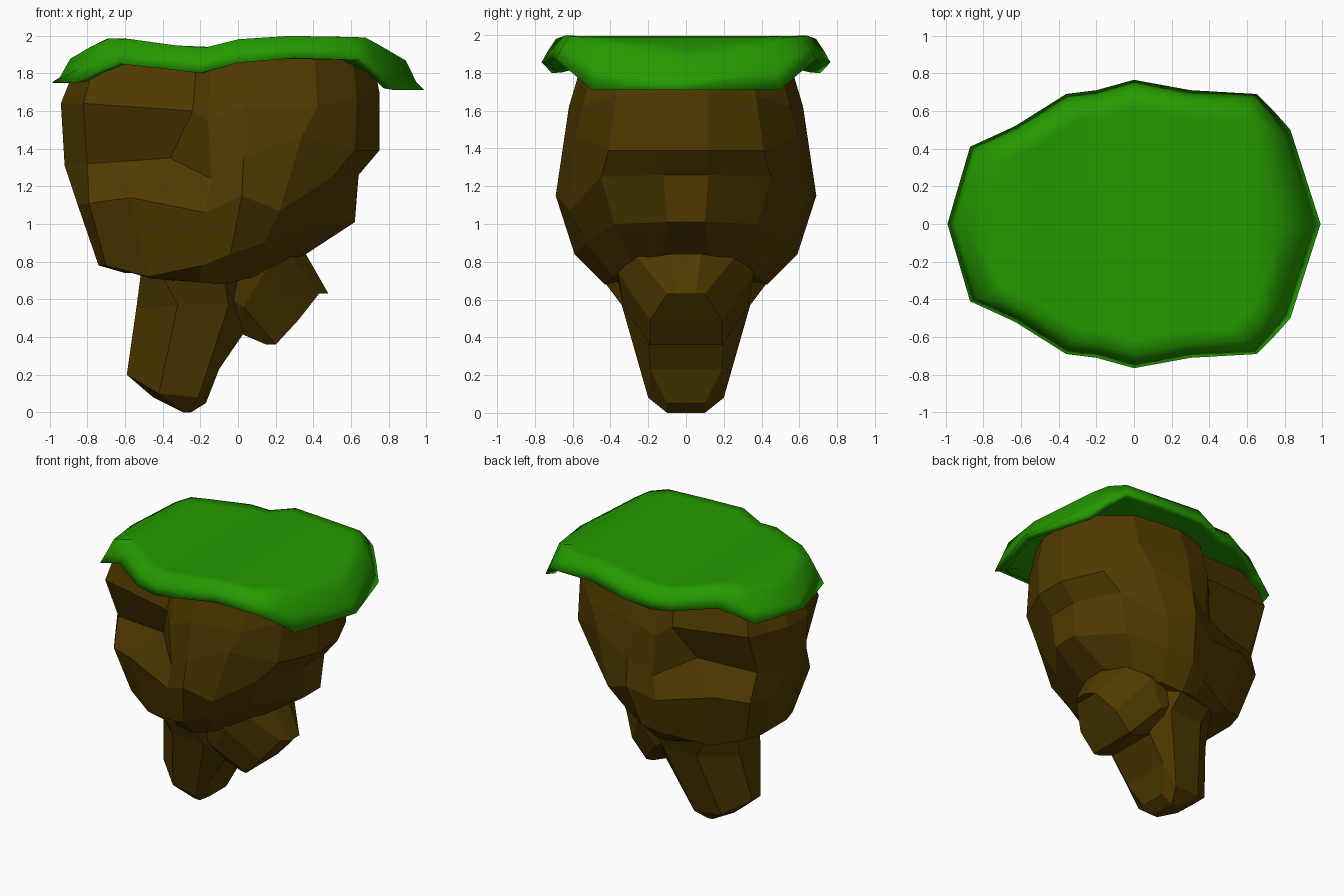
import bpy, bmesh


def material(name, rgb):
    m = bpy.data.materials.new(name)
    m.diffuse_color = (*rgb, 1)
    return m


ROCK = material("rock_brown", (0.08, 0.042, 0.0))
GRASS = material("grass_green", (0.018, 0.32, 0.0))


def interp(table, x):
    for (x0, z0), (x1, z1) in zip(table, table[1:]):
        if x <= x1:
            return z0 + (z1 - z0) * (max(x, x0) - x0) / (x1 - x0)
    return table[-1][1]


def loft(name, half_rings, mat, smooth=False):
    """Skin half rings (x, half depth, z) mirrored over y=0, capped with strips."""
    bm = bmesh.new()
    rings = []
    for half in half_rings:
        pts = [(x, -y, z) for x, y, z in half]
        pts += [(x, y, z) for x, y, z in reversed(half)]
        rings.append([bm.verts.new(p) for p in pts])
    n = len(rings[0])
    for a, b in zip(rings, rings[1:]):
        for i in range(n):
            j = (i + 1) % n
            bm.faces.new((a[i], a[j], b[j], b[i]))
    for r in (rings[0], rings[-1]):
        for i in range(n // 2 - 1):
            bm.faces.new((r[i], r[i + 1], r[n - 2 - i], r[n - 1 - i]))
    bmesh.ops.remove_doubles(bm, verts=bm.verts, dist=0.0005)
    bmesh.ops.recalc_face_normals(bm, faces=bm.faces)
    me = bpy.data.meshes.new(name)
    bm.to_mesh(me)
    bm.free()
    me.materials.append(mat)
    ob = bpy.data.objects.new(name, me)
    bpy.context.collection.objects.link(ob)
    if smooth:
        bpy.context.view_layer.objects.active = ob
        ob.select_set(True)
        bpy.ops.object.shade_smooth_by_angle(angle=3.0)
        ob.select_set(False)
    return ob


# Grass cap: plan outline with rim heights, and top profile along x
outline = [(-.99, 0, 1.75), (-.87, .41, 1.75), (-.76, .46, 1.80), (-.63, .52, 1.85),
           (-.36, .69, 1.82), (-.2, .71, 1.80), (0, .765, 1.855), (.3, .71, 1.88),
           (.65, .69, 1.87), (.75, .59, 1.79), (.83, .5, 1.71), (.99, 0, 1.71)]
top = [(-.99, 1.75), (-.88, 1.89), (-.69, 1.985), (-.6, 1.985), (-.2, 1.93), (0, 1.98),
       (.3, 2.0), (.68, 1.99), (.92, 1.85), (.99, 1.71)]


def cap_ring(s, blend, drop=0):
    return [(x * s, y * s, z + (interp(top, x * s) - drop - z) * blend)
            for x, y, z in outline]


loft("grass_cap", [cap_ring(.84, 1, .12), cap_ring(.93, .1, .12), cap_ring(1, 0),
                   cap_ring(.955, .5), cap_ring(.9, 1), cap_ring(.8, 1)], GRASS, smooth=True)

# Main rock body
body = [
    [(-.94, .12, 1.64), (-.82, .42, 1.64), (-.24, .51, 1.60), (-.16, .60, 1.55),
     (.04, .62, 1.62), (.42, .55, 1.62), (.63, .37, 1.68), (.75, .12, 1.70)],
    [(-.92, .12, 1.31), (-.80, .29, 1.32), (-.36, .38, 1.35), (-.14, .60, 1.24),
     (.03, .66, 1.35), (.34, .59, 1.47), (.62, .41, 1.39), (.75, .12, 1.39)],
    [(-.85, .15, 1.10), (-.79, .36, 1.11), (-.57, .48, 1.14), (-.17, .60, 1.06),
     (.02, .69, 1.15), (.22, .62, 1.07), (.50, .45, 1.25), (.64, .12, 1.26)],
    [(-.74, .15, .78), (-.70, .28, .78), (-.48, .39, .72), (-.19, .52, .78),
     (-.04, .59, .84), (.14, .53, .90), (.38, .38, 1.0), (.62, .10, 1.01)],
    [(-.60, .10, .74), (-.55, .20, .74), (-.46, .30, .71), (-.20, .42, .69),
     (-.07, .43, .68), (.08, .38, .72), (.24, .29, .80), (.36, .12, .84)],
]
rim = [(x * .92 + (.02 if x > 0 else 0), y * .86, interp(top, x * .92) - .07)
       for x, y, z in body[0]]
loft("rock_body", [rim] + body, ROCK)

# Long lower root
loft("long_root", [
    [(-.51, .15, .78), (-.42, .34, .76), (-.07, .43, .69), (.10, .25, .75)],
    [(-.54, .12, .55), (-.32, .33, .57), (-.05, .34, .57), (.03, .20, .42)],
    [(-.59, .05, .20), (-.42, .18, .10), (-.21, .20, .08), (-.10, .19, .23)],
    [(-.45, .07, .08), (-.29, .10, 0), (-.25, .10, 0), (-.17, .10, .05)],
], ROCK)

# Short side root
loft("short_root", [
    [(.22, .10, .95), (.15, .25, .92), (.05, .38, .80), (-.12, .34, .65), (-.15, .20, .45)],
    [(.36, .08, .84), (.27, .27, .84), (.14, .36, .74), (.03, .33, .56), (.01, .19, .42)],
    [(.48, .05, .63), (.43, .10, .63), (.32, .19, .49), (.20, .19, .36), (.15, .18, .36)],
], ROCK)
